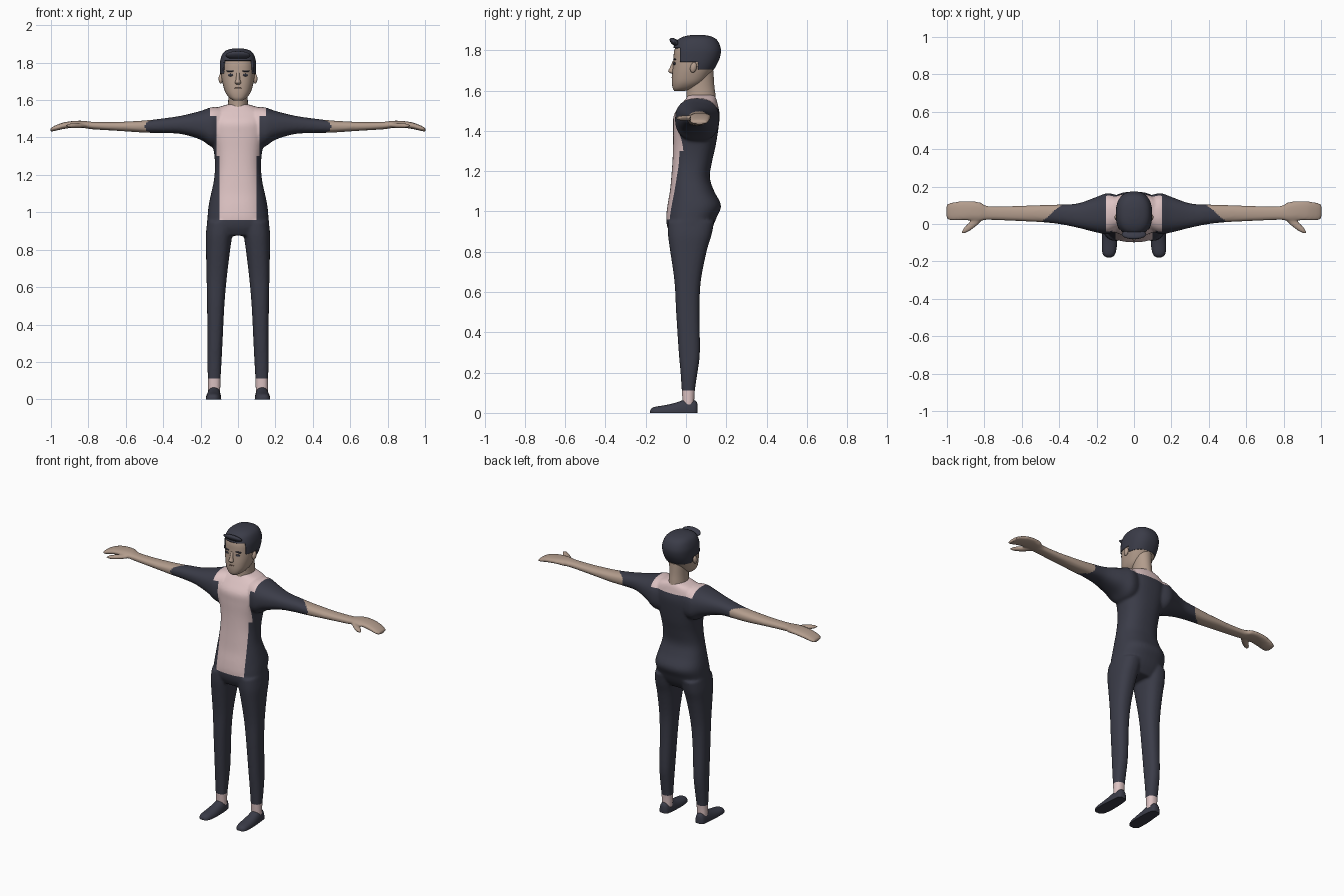
import bpy
import bmesh
from math import cos, sin, pi, radians
from mathutils import Vector, Matrix

default_cube = bpy.data.objects.get("Cube")
if default_cube:
    bpy.data.objects.remove(default_cube, do_unlink=True)


def make_material(name, rgb):
    mat = bpy.data.materials.new(name)
    mat.use_nodes = True
    color = (*rgb, 1.0)
    mat.diffuse_color = color
    mat.node_tree.nodes["Principled BSDF"].inputs["Base Color"].default_value = color
    return mat


navy = make_material("dark navy", (0.043, 0.045, 0.065))
pink = make_material("pale pink", (0.73, 0.55, 0.55))
skin = make_material("skin tan", (0.45, 0.335, 0.265))
brown = make_material("lip brown", (0.2, 0.12, 0.09))


def smooth_rows(rows, steps):
    """Catmull-Rom interpolation between cross-section rows."""
    result = []
    last = len(rows) - 1
    for i in range(last):
        quad = [rows[max(i - 1, 0)], rows[i], rows[i + 1], rows[min(i + 2, last)]]
        for k in range(steps):
            t = k / steps
            result.append([b + t / 2 * (c - a + t * (2 * a - 5 * b + 4 * c - d
                           + t * (3 * (b - c) + d - a))) for a, b, c, d in zip(*quad)])
    result.append(rows[-1])
    return result


def loft(bm, axis, rows, side=1, sides=40, power=2.4, floor=False, steps=4):
    """Skin rounded sections; each row is (position, u min, u max, v min, v max)."""
    rings = []
    for pos, u0, u1, v0, v1 in smooth_rows(rows, steps):
        ring = []
        for k in range(sides):
            a = 2 * pi * k / sides
            c, s = cos(a), sin(a)
            u = (u0 + u1) / 2 + (u1 - u0) / 2 * abs(c) ** (2 / power) * (1 if c > 0 else -1)
            v = (v0 + v1) / 2 + (v1 - v0) / 2 * abs(s) ** (2 / power) * (1 if s > 0 else -1)
            co = [u, v]
            co.insert(axis, pos)
            if floor:
                co[2] = max(co[2], 0)
            ring.append(bm.verts.new((co[0] * side, co[1], co[2])))
        rings.append(ring)
    for low, high in zip(rings, rings[1:]):
        for k in range(sides):
            n = (k + 1) % sides
            bm.faces.new((low[k], low[n], high[n], high[k]))
    bm.faces.new(rings[0])
    bm.faces.new(rings[-1])


def mirrored_rows(rows):
    return [(z, -w, w, front, back) for z, w, front, back in rows]


def blob(bm, center, radii, rotation=None):
    matrix = Matrix.Translation(center)
    if rotation:
        matrix = matrix @ Matrix.Rotation(radians(rotation[0]), 4, rotation[1])
    matrix = matrix @ Matrix.Diagonal((*radii, 1))
    bmesh.ops.create_uvsphere(bm, u_segments=20, v_segments=12, radius=1, matrix=matrix)


def cut(bm, axis, values):
    for value in values:
        point, normal = Vector(), Vector()
        point[axis], normal[axis] = value, 1
        geom = bm.verts[:] + bm.edges[:] + bm.faces[:]
        bmesh.ops.bisect_plane(bm, geom=geom, dist=1e-5, plane_co=point, plane_no=normal)


def shade(obj, angle=50):
    bpy.ops.object.select_all(action="DESELECT")
    obj.select_set(True)
    bpy.context.view_layer.objects.active = obj
    bpy.ops.object.shade_smooth_by_angle(angle=radians(angle))


def add_object(name, bm, *mats):
    bmesh.ops.recalc_face_normals(bm, faces=bm.faces[:])
    mesh = bpy.data.meshes.new(name)
    bm.to_mesh(mesh)
    bm.free()
    for mat in mats:
        mesh.materials.append(mat)
    obj = bpy.data.objects.new(name, mesh)
    bpy.context.collection.objects.link(obj)
    shade(obj)
    return obj


# Body: torso, legs, arms and hands, fused into one smooth skin
bm = bmesh.new()
loft(bm, 2, mirrored_rows([
    (0.875, 0.13, -0.07, 0.1), (0.92, 0.165, -0.092, 0.13), (0.97, 0.163, -0.098, 0.152),
    (1.03, 0.158, -0.092, 0.174), (1.1, 0.144, -0.08, 0.14), (1.17, 0.129, -0.073, 0.118),
    (1.25, 0.123, -0.067, 0.13), (1.33, 0.13, -0.064, 0.148), (1.42, 0.15, -0.064, 0.162),
    (1.48, 0.155, -0.06, 0.167), (1.53, 0.15, -0.025, 0.158), (1.56, 0.11, 0, 0.15),
    (1.578, 0.05, 0.01, 0.14)]))
leg = [(0.03, 0.095, 0.16, -0.015, 0.04), (0.11, 0.093, 0.161, -0.021, 0.044),
       (0.2, 0.088, 0.164, -0.027, 0.057), (0.3, 0.083, 0.164, -0.036, 0.069),
       (0.5, 0.073, 0.165, -0.049, 0.067), (0.65, 0.06, 0.168, -0.057, 0.073),
       (0.8, 0.042, 0.171, -0.078, 0.102), (0.88, 0.03, 0.172, -0.089, 0.126),
       (0.95, 0.02, 0.164, -0.09, 0.14)]
arm = [(0.08, -0.03, 0.15, 1.35, 1.56), (0.14, -0.054, 0.165, 1.35, 1.562),
       (0.2, -0.045, 0.145, 1.388, 1.542), (0.3, -0.02, 0.11, 1.418, 1.517),
       (0.4, 0, 0.104, 1.424, 1.502), (0.5, 0.01, 0.101, 1.426, 1.491),
       (0.65, 0.017, 0.096, 1.436, 1.483), (0.78, 0.022, 0.096, 1.444, 1.484),
       (0.82, 0.018, 0.115, 1.45, 1.489), (0.87, 0.02, 0.122, 1.453, 1.489),
       (0.93, 0.018, 0.122, 1.446, 1.481), (0.98, 0.018, 0.114, 1.435, 1.463),
       (1.003, 0.03, 0.104, 1.431, 1.449)]
for side in (1, -1):
    loft(bm, 2, leg, side)
    loft(bm, 0, arm, side)
    blob(bm, (side * 0.865, -0.004, 1.463), (0.076, 0.02, 0.014), (-side * 39, "Z"))
body = add_object("body", bm, navy, pink, skin)
remesh = body.modifiers.new("fuse", "REMESH")
remesh.mode = "VOXEL"
remesh.voxel_size = 0.008
relax = body.modifiers.new("relax", "SMOOTH")
relax.factor = 0.5
relax.iterations = 4
graph = bpy.context.evaluated_depsgraph_get()
fused = bpy.data.meshes.new_from_object(body.evaluated_get(graph))
body.modifiers.clear()
body.data = fused


# Clothing colours: front panel with collar, ankles, bare forearms
def clothing(c):
    x = abs(c.x)
    if x > 0.51 - 1.2 * c.y and c.z > 1.3:
        return 2
    if c.z < 0.112:
        return 1
    if c.z > 1.515 and x < 0.15:
        return 1
    if c.z > 0.96 and c.y < 0.03 and x < (0.1 if c.z < 1.3 else 0.115):
        return 1
    return 0


bm = bmesh.new()
bm.from_mesh(fused)
cut(bm, 0, (-0.15, -0.115, -0.1, 0.1, 0.115, 0.15))
cut(bm, 2, (0.112, 0.96, 1.3, 1.515))
for face in bm.faces:
    face.material_index = clothing(face.calc_center_median())
bm.to_mesh(fused)
bm.free()
fused.materials.clear()
for mat in (navy, pink, skin):
    fused.materials.append(mat)
bm = bmesh.new()
bm.from_mesh(fused)
for face in bm.faces:
    face.material_index = clothing(face.calc_center_median())
bm.to_mesh(fused)
bm.free()
shade(body, 60)

# Shoes
shoe = [(0.057, 0.112, 0.146, -0.045, 0.045), (0.044, 0.1, 0.16, -0.062, 0.062),
        (0, 0.092, 0.165, -0.067, 0.067), (-0.05, 0.09, 0.17, -0.051, 0.051),
        (-0.1, 0.09, 0.172, -0.039, 0.039), (-0.15, 0.097, 0.17, -0.031, 0.031),
        (-0.17, 0.108, 0.16, -0.023, 0.023), (-0.178, 0.12, 0.147, -0.012, 0.012)]
for side, label in ((1, "left"), (-1, "right")):
    bm = bmesh.new()
    loft(bm, 1, shoe, side, floor=True)
    add_object(label + "_shoe", bm, navy)

# Neck
bm = bmesh.new()
loft(bm, 2, mirrored_rows([(1.53, 0.058, 0, 0.15), (1.58, 0.053, 0.003, 0.146),
                           (1.63, 0.052, 0.005, 0.14), (1.7, 0.055, 0.02, 0.136)]), power=2)
add_object("neck", bm, skin)

# Head with nose and ears
head = [(1.598, 0.024, -0.058, -0.005), (1.612, 0.046, -0.066, 0.04),
        (1.64, 0.067, -0.07, 0.088), (1.68, 0.08, -0.069, 0.12),
        (1.72, 0.088, -0.065, 0.145), (1.76, 0.091, -0.062, 0.162),
        (1.8, 0.09, -0.058, 0.166), (1.84, 0.077, -0.04, 0.15),
        (1.86, 0.054, -0.008, 0.122), (1.869, 0.02, 0.035, 0.08)]
bm = bmesh.new()
loft(bm, 2, mirrored_rows(head), sides=48)
loft(bm, 2, mirrored_rows([(1.683, 0.011, -0.07, -0.05), (1.694, 0.016, -0.088, -0.05),
                           (1.712, 0.011, -0.081, -0.05), (1.75, 0.008, -0.064, -0.05)]),
     sides=16, power=2)
for side in (1, -1):
    blob(bm, (side * 0.092, 0.037, 1.714), (0.012, 0.016, 0.026), (-12, "X"))
add_object("head", bm, skin)


# Hair: a shell over the skull trimmed along the hairline
def hairline(y):
    if y < -0.03:
        return 1.812
    return 1.742 if y < 0.06 else 1.705


bm = bmesh.new()
loft(bm, 2, mirrored_rows([(z + 0.007, w + 0.006, f - 0.006, b + 0.007)
                           for z, w, f, b in head]), sides=48)
cut(bm, 1, (-0.03, 0.06))
cut(bm, 2, (1.705, 1.742, 1.812))
below = []
for face in bm.faces:
    center = face.calc_center_median()
    if center.z < hairline(center.y):
        below.append(face)
bmesh.ops.delete(bm, geom=below, context="FACES")
hair = add_object("hair", bm, navy)
thickness = hair.modifiers.new("thickness", "SOLIDIFY")
thickness.thickness = 0.01
thickness.offset = -1

# Raised front lock
bm = bmesh.new()
blob(bm, (0, -0.055, 1.839), (0.066, 0.031, 0.016), (-38, "X"))
add_object("front_lock", bm, navy)

# Face details as thin plates
bm = bmesh.new()
for side in (1, -1):
    blob(bm, (side * 0.04, -0.058, 1.734), (0.015, 0.0045, 0.007), (side * 15, "Z"))
    blob(bm, (side * 0.043, -0.057, 1.755), (0.021, 0.0045, 0.0045), (side * 16, "Z"))
add_object("eyes_and_brows", bm, navy)
bm = bmesh.new()
blob(bm, (0, -0.069, 1.664), (0.02, 0.004, 0.003))
add_object("mouth", bm, brown)
